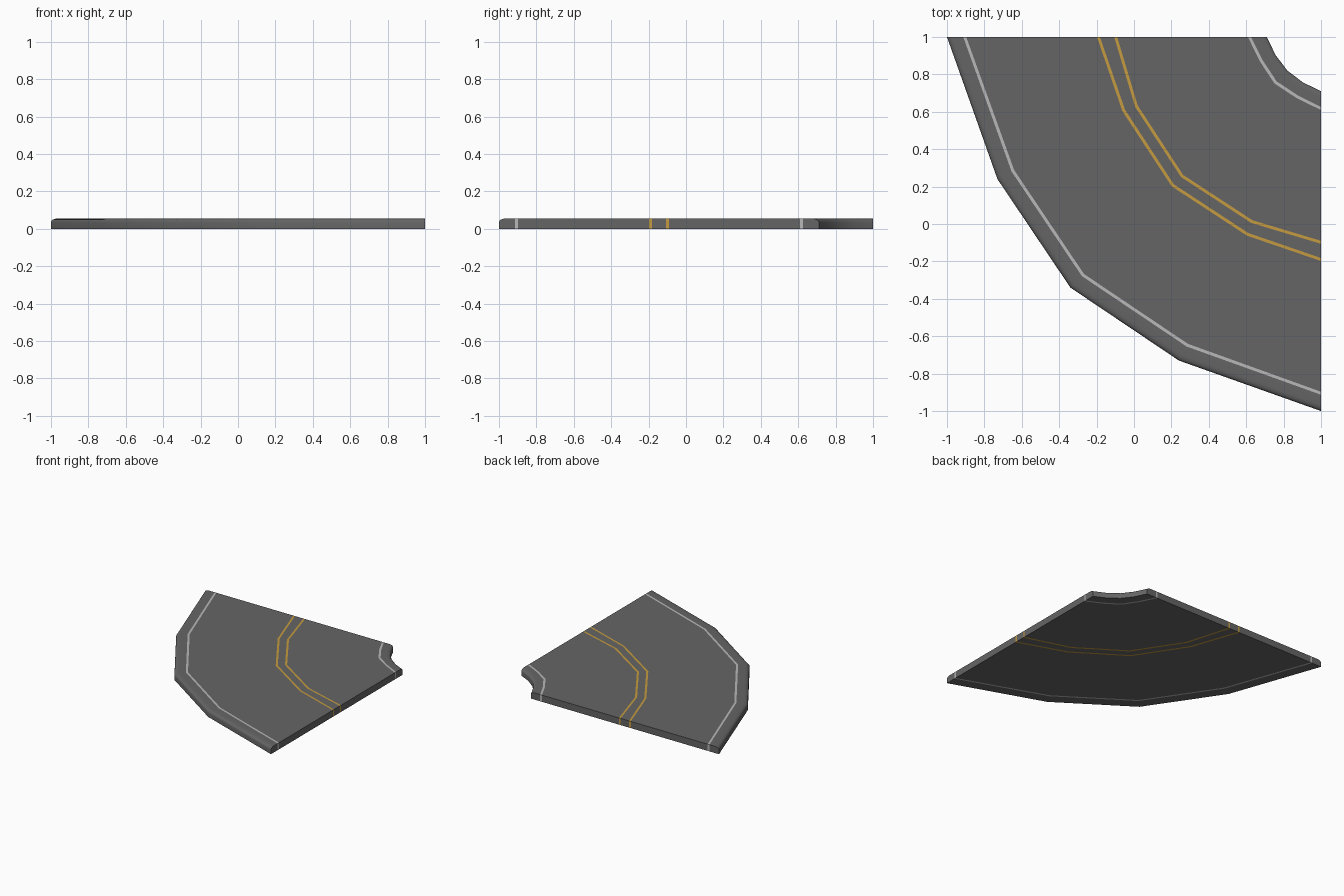
import bpy, bmesh, math
from mathutils import Vector

if "Cube" in bpy.data.objects:
    bpy.data.objects.remove(bpy.data.objects["Cube"])

H = 0.055        # slab thickness
R_Z = 0.02       # height of the rounded rim
R_FRAC = 0.35    # rim width, as a share of the rim-to-white-line gap
HALF = 0.008     # half width of a painted line
ARC = 4

# Half of each path (the bend is symmetric about x = y): end, quarter, middle
OUTER = [(-1, 1), (-0.73, 0.24), (-0.34, -0.34)]
LINES = [
    [(-0.905, 1), (-0.648, 0.285), (-0.273, -0.273)],   # outer white
    [(-0.19, 1), (-0.055, 0.607), (0.207, 0.207)],      # yellow pair
    [(-0.098, 1), (0.013, 0.63), (0.257, 0.257)],
    [(0.617, 1), (0.682, 0.87), (0.757, 0.757)],        # inner white
]
INNER = [(0.71, 1), (0.757, 0.903), (0.82, 0.82)]
ACROSS = [(1, 0), (0.9, 0.436), (0.7071, 0.7071)]


def full(path):
    """Mirror half a path over the diagonal."""
    pts = [Vector(p) for p in path]
    return pts + [Vector((p.y, p.x)) for p in reversed(pts[:-1])]


def material(name, rgb):
    m = bpy.data.materials.new(name)
    m.diffuse_color = (*rgb, 1)
    m.use_nodes = True
    m.node_tree.nodes["Principled BSDF"].inputs["Base Color"].default_value = m.diffuse_color
    return m


outer, inner, across = full(OUTER), full(INNER), full(ACROSS)
lines = [full(l) for l in LINES]


def rim(edge, target):
    """Rounded rim from the vertical side up to the flat top."""
    pts = []
    for i in range(ARC + 1):
        a = math.pi / 2 * i / ARC
        p = edge.lerp(target, R_FRAC * (1 - math.cos(a)))
        pts.append((p.x, p.y, H - R_Z + R_Z * math.sin(a)))
    return pts


def section(s):
    """Top outlines of the nine side-by-side strips at one station."""
    edges = []
    for l in lines:
        for sign in (-1, 1):
            p = l[s] + across[s] * HALF * sign
            edges.append((p.x, p.y, H))
    strips = [rim(outer[s], lines[0][s]) + [edges[0]]]
    strips += [[a, b] for a, b in zip(edges, edges[1:])]
    strips.append([edges[-1]] + rim(inner[s], lines[-1][s])[::-1])
    return strips


# Road slab with the paint running right through it
bm = bmesh.new()
sections = [section(s) for s in range(len(outer))]
slots = [0, 1, 0, 2, 0, 2, 0, 1, 0]


def face(coords, slot):
    f = bm.faces.new([bm.verts.new(c) for c in coords])
    f.material_index = slot


for k, slot in enumerate(slots):
    loops = []
    for sec in sections:
        top = sec[k]
        a, b = top[0], top[-1]
        loops.append([(a[0], a[1], 0)] + top + [(b[0], b[1], 0)])
    n = len(loops[0])
    for A, B in zip(loops, loops[1:]):
        for i in range(n):
            # leave out the hidden walls between neighbouring strips
            if (i == 0 and k > 0) or (i == n - 2 and k < len(slots) - 1):
                continue
            j = (i + 1) % n
            face([A[i], A[j], B[j], B[i]], slot)
    face(loops[0], slot)
    face(loops[-1][::-1], slot)

bmesh.ops.remove_doubles(bm, verts=bm.verts, dist=1e-5)
bmesh.ops.recalc_face_normals(bm, faces=bm.faces)
mesh = bpy.data.meshes.new("road_bend")
bm.to_mesh(mesh)
bm.free()
mesh.materials.append(material("asphalt", (0.13, 0.13, 0.13)))
mesh.materials.append(material("white_paint", (0.48, 0.48, 0.48)))
mesh.materials.append(material("yellow_paint", (0.56, 0.33, 0.05)))

road = bpy.data.objects.new("road_bend", mesh)
bpy.context.collection.objects.link(road)
bpy.context.view_layer.objects.active = road
road.select_set(True)
bpy.ops.object.shade_smooth_by_angle(angle=math.radians(30))
